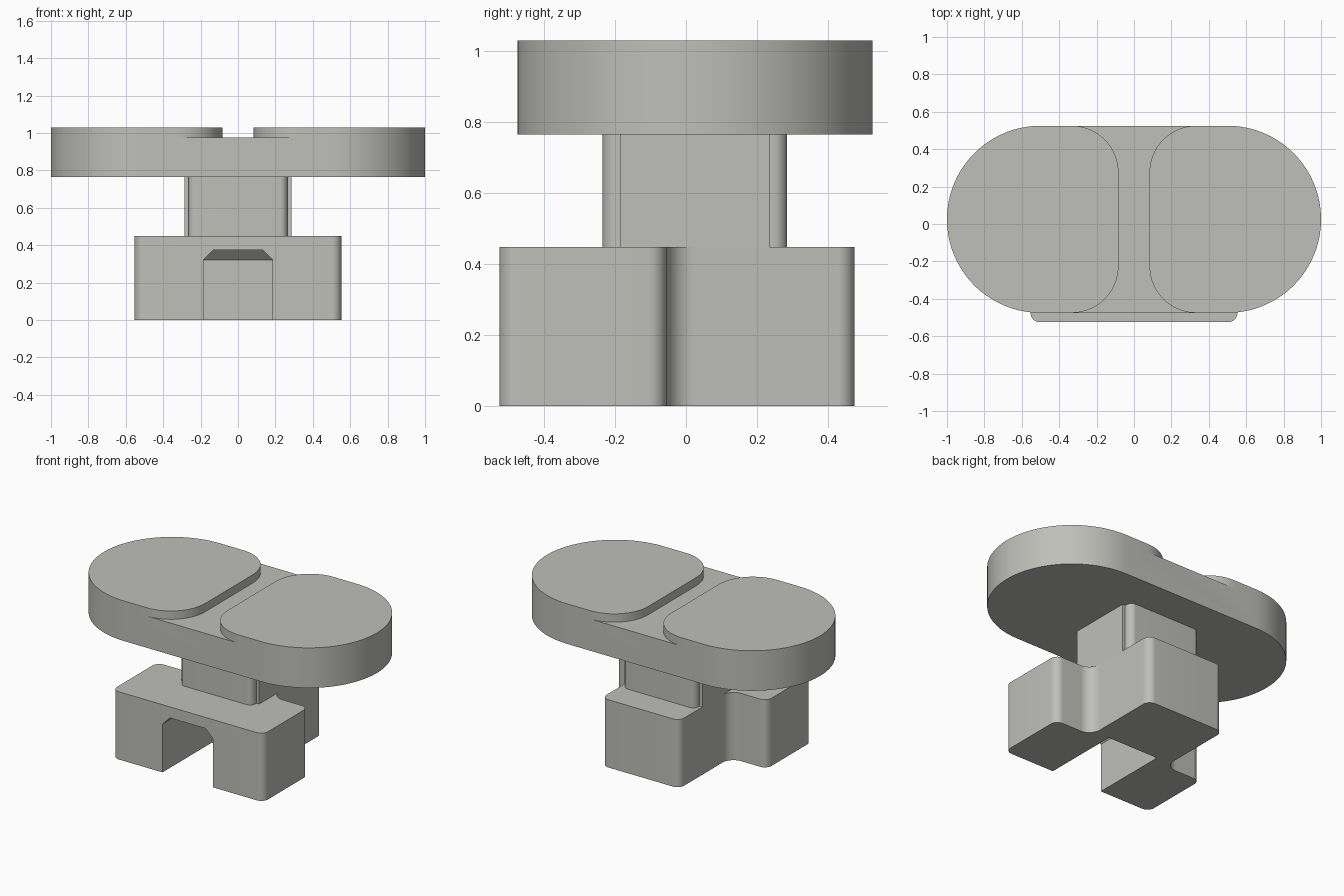
import bpy, bmesh, math
from mathutils import Vector

if "Cube" in bpy.data.objects:
    bpy.data.objects.remove(bpy.data.objects["Cube"])

grey = bpy.data.materials.new("warm_grey")
grey.diffuse_color = (0.52, 0.52, 0.49, 1)
grey.use_nodes = True
grey.node_tree.nodes["Principled BSDF"].inputs["Base Color"].default_value = grey.diffuse_color


def rounded(corners, steps=12):
    """Outline from (x, y, radius) corners, convex or concave."""
    pts = []
    n = len(corners)
    for i, (x, y, r) in enumerate(corners):
        p = Vector((x, y))
        if r == 0:
            pts.append(p)
            continue
        a = (Vector(corners[i - 1][:2]) - p).normalized()
        b = (Vector(corners[(i + 1) % n][:2]) - p).normalized()
        centre = p + (a + b) * r            # all corners are right angles
        for k in range(steps + 1):
            t = math.pi / 2 * k / steps
            pts.append(centre - b * r * math.cos(t) - a * r * math.sin(t))
    return [q for i, q in enumerate(pts) if (q - pts[i - 1]).length > 1e-5]


def mirrored(right):
    """Close a right-hand half outline with its mirror image in x."""
    return right + [(-x, y, r) for x, y, r in reversed(right)]


def finish(name, bm):
    bmesh.ops.recalc_face_normals(bm, faces=bm.faces)
    me = bpy.data.meshes.new(name)
    bm.to_mesh(me)
    bm.free()
    me.materials.append(grey)
    ob = bpy.data.objects.new(name, me)
    bpy.context.collection.objects.link(ob)
    return ob


def prism(name, pts, z0, z1):
    bm = bmesh.new()
    face = bm.faces.new([bm.verts.new((p[0], p[1], z0)) for p in pts])
    ext = bmesh.ops.extrude_face_region(bm, geom=[face])
    verts = [v for v in ext["geom"] if isinstance(v, bmesh.types.BMVert)]
    bmesh.ops.translate(bm, verts=verts, vec=(0, 0, z1 - z0))
    return finish(name, bm)


def cut(ob, cutter):
    m = ob.modifiers.new("cut", "BOOLEAN")
    m.operation, m.solver, m.object = "DIFFERENCE", "EXACT", cutter
    bpy.context.view_layer.objects.active = ob
    bpy.ops.object.select_all(action="DESELECT")
    ob.select_set(True)
    bpy.ops.object.modifier_apply(modifier=m.name)
    bpy.data.objects.remove(cutter)


# T-shaped foot with filleted inner corners
foot = prism("foot", rounded(mirrored([
    (0.553, -0.525, 0.05), (0.553, -0.055, 0.05),
    (0.285, -0.055, 0.08), (0.285, 0.475, 0.05)])), 0, 0.448)

# Front pocket with chamfered sides and back
bm = bmesh.new()
rings = []
for z, hw, back in ((-0.1, 0.185, -0.01), (0.32, 0.185, -0.01), (0.375, 0.13, -0.065)):
    rings.append([bm.verts.new((x, y, z)) for x, y in
                  ((-hw, -0.7), (hw, -0.7), (hw, back), (-hw, back))])
bm.faces.new(rings[0])
bm.faces.new(rings[-1])
for lo, hi in zip(rings, rings[1:]):
    for i in range(4):
        j = (i + 1) % 4
        bm.faces.new((lo[i], lo[j], hi[j], hi[i]))
cut(foot, finish("pocket_cutter", bm))

# Square stem with stepped, rounded corners
stem = prism("stem", rounded(mirrored([
    (0.265, -0.235, 0.04), (0.265, -0.185, 0), (0.285, -0.185, 0),
    (0.285, 0.235, 0), (0.265, 0.235, 0), (0.265, 0.285, 0.04)])), 0.448, 0.765)

# Long top plate with half-round ends
top = prism("top_plate", rounded(mirrored([
    (1, -0.475, 0.5), (1, 0.525, 0.5)]), 32), 0.765, 1.03)

# Shallow groove that leaves two raised pads
half = [(0.33, -0.7)]
for sy in (-1, 1):
    arc = []
    for k in range(17):
        t = math.pi / 2 * k / 16
        arc.append((0.333 - 0.25 * math.sin(t), 0.025 + sy * (0.25 + 0.25 * math.cos(t))))
    half += arc if sy < 0 else arc[::-1]
half[0] = (0.333, -0.7)
half.append((0.333, 0.7))
cut(top, prism("groove_cutter", half + [(-x, y) for x, y in reversed(half)], 0.975, 1.2))

# Smooth the round walls, keep the edges sharp
for ob in (foot, stem, top):
    bpy.ops.object.select_all(action="DESELECT")
    bpy.context.view_layer.objects.active = ob
    ob.select_set(True)
    bpy.ops.object.shade_smooth_by_angle(angle=math.radians(30))
